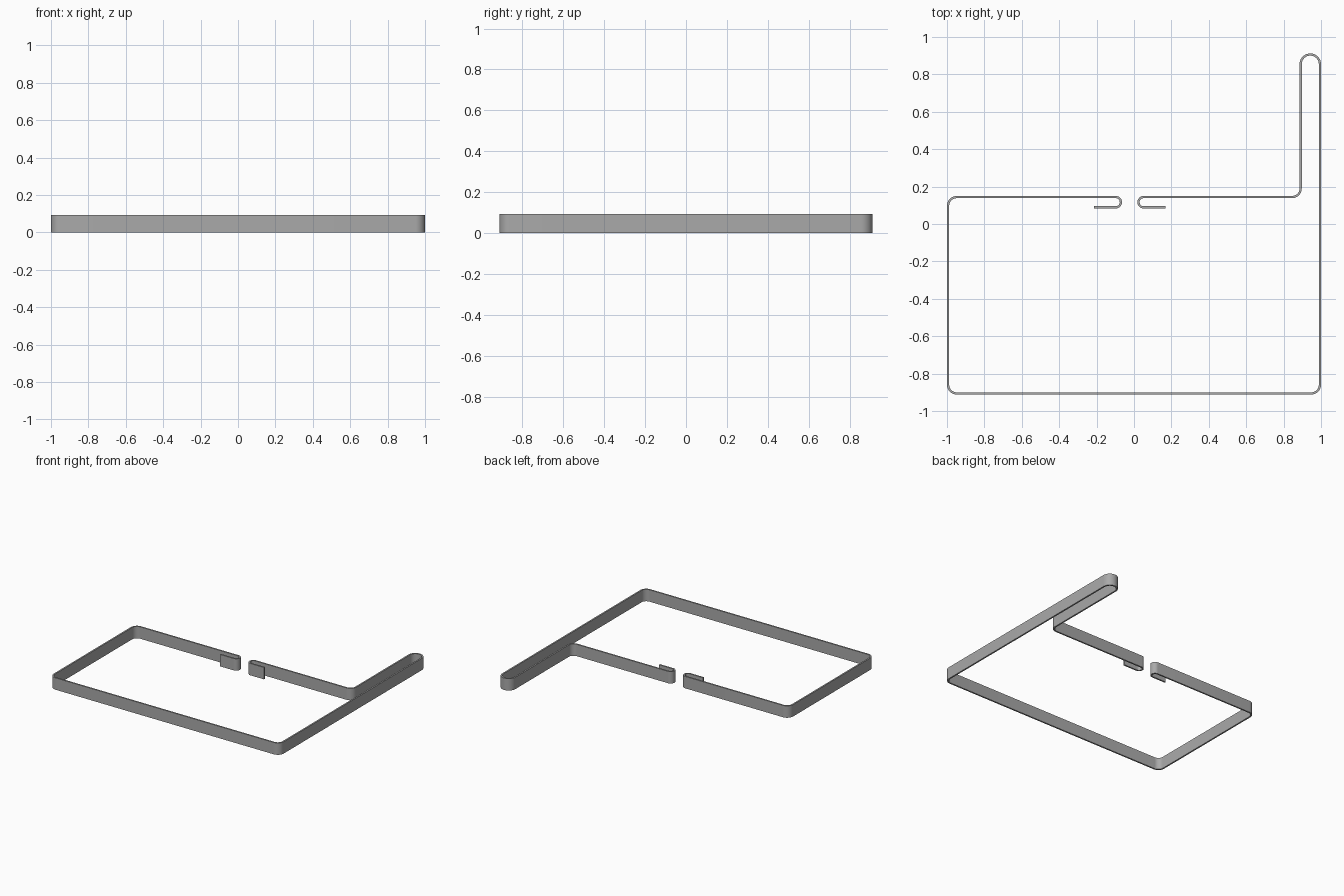
import bpy, bmesh, math
from mathutils import Vector

cube = bpy.data.objects.get("Cube")
if cube:
    bpy.data.objects.remove(cube)

HEIGHT, WALL = 0.093, 0.012
H = WALL / 2

steel = bpy.data.materials.new("Grey steel")
steel.use_nodes = True
steel.diffuse_color = (0.4, 0.4, 0.4, 1)
steel.node_tree.nodes["Principled BSDF"].inputs["Base Color"].default_value = (0.4, 0.4, 0.4, 1)


def fillet(prev, corner, nxt, radius, steps=10):
    """Round one corner; gives (point, left-hand normal) pairs along the arc."""
    a, b = (corner - prev).normalized(), (nxt - corner).normalized()
    turn = math.atan2(a.x * b.y - a.y * b.x, a.dot(b))
    side = math.copysign(1, turn)
    normal = Vector((-a.y, a.x))
    start = corner - a * radius * math.tan(abs(turn) / 2)
    centre = start + normal * side * radius
    out = []
    for i in range(steps + 1):
        t = turn * i / steps
        n = Vector((normal.x * math.cos(t) - normal.y * math.sin(t),
                    normal.x * math.sin(t) + normal.y * math.cos(t)))
        out.append((centre - n * side * radius, n))
    return out


def bent_strip(name, corners, height, half):
    """Upright sheet strip following a path of (x, y, bend radius) corners."""
    pts = [Vector(c[:2]) for c in corners]
    first, last = (pts[1] - pts[0]).normalized(), (pts[-1] - pts[-2]).normalized()
    path = [(pts[0], Vector((-first.y, first.x)))]
    for i in range(1, len(pts) - 1):
        path += fillet(pts[i - 1], pts[i], pts[i + 1], corners[i][2])
    path.append((pts[-1], Vector((-last.y, last.x))))

    bm = bmesh.new()
    rings = []
    for p, n in path:
        l, r = p + n * half, p - n * half
        rings.append([bm.verts.new((q.x, q.y, z)) for q, z in
                      ((l, 0), (r, 0), (r, height), (l, height))])
    for a, b in zip(rings, rings[1:]):
        for k in range(4):
            j = (k + 1) % 4
            bm.faces.new((a[k], a[j], b[j], b[k]))
    bm.faces.new(rings[0])
    bm.faces.new(rings[-1][::-1])
    bmesh.ops.remove_doubles(bm, verts=bm.verts, dist=0.0001)
    bmesh.ops.recalc_face_normals(bm, faces=bm.faces)
    mesh = bpy.data.meshes.new(name)
    bm.to_mesh(mesh)
    bm.free()
    obj = bpy.data.objects.new(name, mesh)
    bpy.context.collection.objects.link(obj)
    mesh.materials.append(steel)
    bpy.ops.object.select_all(action='DESELECT')
    obj.select_set(True)
    bpy.context.view_layer.objects.active = obj
    bpy.ops.object.shade_smooth_by_angle(angle=math.radians(35))
    return obj


# Centreline positions of the walls
side, end = 1 - H, 0.912 - H
back, lip = 0.15 - H, 0.083 + H
arm = 0.885 + H
bend, curl, tip = 0.046, (back - lip) / 2, (side - arm) / 2

# One continuous strip: left hook, frame, long folded arm, right hook
bent_strip("bent_frame_strip", [
    (-0.215, lip, 0),
    (-0.064 - H, lip, curl), (-0.064 - H, back, curl),
    (-side, back, bend), (-side, -end, bend), (side, -end, bend),
    (side, end, tip), (arm, end, tip),
    (arm, back, bend),
    (0.018 + H, back, curl), (0.018 + H, lip, curl),
    (0.168, lip, 0),
], HEIGHT, H)
